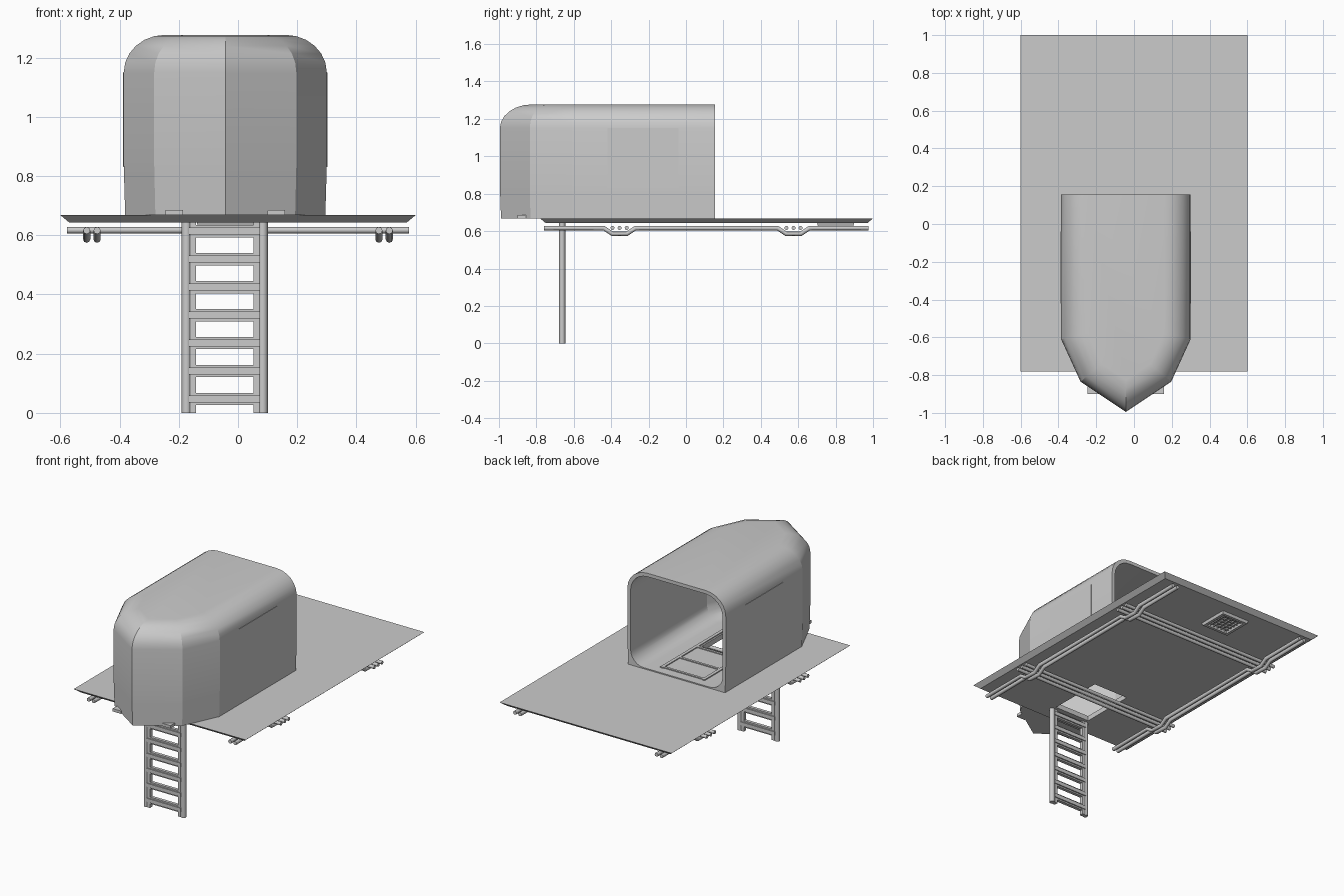
import bpy, bmesh, math
from mathutils import Vector

if "Cube" in bpy.data.objects:
    bpy.data.objects.remove(bpy.data.objects["Cube"])

grey = bpy.data.materials.new("plain grey")
grey.diffuse_color = (0.6, 0.6, 0.6, 1)
grey.use_nodes = True
grey.node_tree.nodes["Principled BSDF"].inputs["Base Color"].default_value = grey.diffuse_color


def finish(bm, name, smooth=None):
    bmesh.ops.recalc_face_normals(bm, faces=bm.faces)
    me = bpy.data.meshes.new(name)
    bm.to_mesh(me)
    bm.free()
    ob = bpy.data.objects.new(name, me)
    bpy.context.collection.objects.link(ob)
    me.materials.append(grey)
    if smooth:
        bpy.ops.object.select_all(action='DESELECT')
        ob.select_set(True)
        bpy.context.view_layer.objects.active = ob
        bpy.ops.object.shade_smooth_by_angle(angle=math.radians(smooth))
    return ob


def box(name, x0, x1, y0, y1, z0, z1, inset=0.0):
    """Box whose bottom may be narrower than its top."""
    bm = bmesh.new()
    rows = []
    for z, d in ((z0, inset), (z1, 0)):
        rows.append([bm.verts.new((x, y, z)) for x, y in
                     ((x0 + d, y0 + d), (x1 - d, y0 + d), (x1 - d, y1 - d), (x0 + d, y1 - d))])
    bm.faces.new(rows[0])
    bm.faces.new(rows[1])
    for i in range(4):
        j = (i + 1) % 4
        bm.faces.new((rows[0][i], rows[0][j], rows[1][j], rows[1][i]))
    return finish(bm, name)


def tube(name, pts, r):
    cu = bpy.data.curves.new(name, 'CURVE')
    cu.dimensions = '3D'
    cu.bevel_depth = r
    cu.bevel_resolution = 2
    cu.use_fill_caps = True
    sp = cu.splines.new('POLY')
    sp.points.add(len(pts) - 1)
    for p, c in zip(sp.points, pts):
        p.co = (*c, 1)
    ob = bpy.data.objects.new(name, cu)
    bpy.context.collection.objects.link(ob)
    cu.materials.append(grey)
    bpy.ops.object.select_all(action='DESELECT')
    ob.select_set(True)
    bpy.context.view_layer.objects.active = ob
    bpy.ops.object.convert(target='MESH')
    bpy.ops.object.shade_smooth_by_angle(angle=math.radians(50))
    return bpy.context.object


CX, BACK = -0.043, 0.155
PLAN = [Vector(p) for p in ((0.343, BACK), (0.343, -0.61), (0.24, -0.835), (0, -0.995),
                            (-0.24, -0.835), (-0.343, -0.61), (-0.343, BACK))]


def offset_plan(d):
    """Plan outline moved inward by d, keeping the open back on its line."""
    norms = []
    for a, b in zip(PLAN, PLAN[1:]):
        e = (b - a).normalized()
        norms.append(Vector((e.y, -e.x)))
    out = [PLAN[0] + norms[0] * d]
    for i in range(1, len(PLAN) - 1):
        n = norms[i - 1] + norms[i]
        out.append(PLAN[i] + n * (d / (n.dot(norms[i]))))
    out.append(PLAN[-1] + norms[-1] * d)
    return [(p.x + CX, p.y) for p in out]


# cabin shell: outer and inner skins, joined by a rim at the open back
N, T = 6, 0.022
arc = [i / N * math.pi / 2 for i in range(N + 1)]
outer = [(0.005 * (1 - i / N), 0.668 + 0.17 * i / N) for i in range(N + 1)]
outer += [(0.14 * (1 - math.cos(a)), 1.15 + 0.127 * math.sin(a)) for a in arc]
inner = [(T + 0.09 * (1 - math.sin(a)), 0.675 + 0.09 * (1 - math.cos(a))) for a in arc]
inner += [(T + 0.12 * (1 - math.cos(a)), 1.14 + 0.115 * math.sin(a)) for a in arc]
bm = bmesh.new()
skins = []
for prof in (outer, inner):
    rings = [[bm.verts.new((x, y, z)) for x, y in offset_plan(d)] for d, z in prof]
    for r0, r1 in zip(rings, rings[1:]):
        for i in range(len(PLAN) - 1):
            bm.faces.new((r0[i], r0[i + 1], r1[i + 1], r1[i]))
    bm.faces.new(rings[0])
    bm.faces.new(rings[-1])
    skins.append(rings)
o, n = skins
for k in (0, -1):
    for i in range(len(o) - 1):
        bm.faces.new((o[i][k], o[i + 1][k], n[i + 1][k], n[i][k]))
for i in (0, -1):
    bm.faces.new((o[i][0], o[i][-1], n[i][-1], n[i][0]))
shell = finish(bm, "cabin_shell", 20)

# floor deck with edges sloping inward underneath
deck = box("deck", -0.6, 0.6, -0.78, 1.0, 0.643, 0.668, 0.03)

# hatch opening behind the ladder
cutter = box("hatch_cutter", -0.17, 0.08, -0.63, -0.27, 0.6, 0.72)
cutter.hide_render = True
cutter.hide_viewport = False
cutter.display_type = 'WIRE'
for ob in (shell, deck):
    m = ob.modifiers.new("hatch", 'BOOLEAN')
    m.operation = 'DIFFERENCE'
    m.solver = 'EXACT'
    m.object = cutter
    bpy.ops.object.select_all(action='DESELECT')
    ob.select_set(True)
    bpy.context.view_layer.objects.active = ob
    bpy.ops.object.modifier_apply(modifier=m.name)
bpy.data.objects.remove(cutter)

# floor strips inside the cabin
for x in (-0.2, 0.09):
    box("floor_strip", x, x + 0.02, -0.64, 0.1, 0.672, 0.681)
for y in (-0.255, -0.08, 0.08):
    box("floor_cross_strip", -0.18, 0.09, y, y + 0.015, 0.672, 0.681)

# side door panels and front foot blocks
for s in (-1, 1):
    x = CX + s * 0.3425
    box("door_panel", x - 0.003, x + 0.003, -0.42, -0.04, 0.83, 1.15)
    xb = CX + s * 0.172
    box("front_block", xb - 0.03, xb + 0.03, -0.9, -0.8, 0.668, 0.686)

# ladder
for x in (-0.174, 0.084):
    tube("ladder_rail", [(x, -0.662, 0), (x, -0.662, 0.645)], 0.0165)
    xi = x + (0.022 if x < 0 else -0.022)
    box("ladder_inner_rail", xi - 0.01, xi + 0.01, -0.674, -0.65, 0, 0.645)
for i in range(7):
    z = 0.047 + i * 0.0945
    box("ladder_rung", -0.165, 0.075, -0.68, -0.644, z - 0.012, z + 0.012)
    box("ladder_rung_core", -0.165, 0.075, -0.672, -0.652, z - 0.021, z + 0.021)

# pipes under the deck: lengthwise pairs dip below the crosswise triples
CROSS = (-0.355, 0.575)
for x in (-0.511, -0.476, 0.476, 0.511):
    path = [(x, -0.76, 0.616)]
    for c in CROSS:
        path += [(x, c + dy, z) for dy, z in
                 ((-0.085, 0.616), (-0.04, 0.586), (0.04, 0.586), (0.085, 0.616))]
    path.append((x, 0.975, 0.616))
    tube("long_pipe", path, 0.012)
for c in CROSS:
    for dy in (-0.038, 0, 0.038):
        tube("cross_pipe", [(-0.578, c + dy, 0.617), (0.578, c + dy, 0.617)], 0.011)

# vent under the rear deck: sloped frame with grille bars
GX0, GX1, GY0, GY1 = -0.14, 0.06, 0.7, 0.9
box("vent_front", GX0, GX1, GY0, GY0 + 0.03, 0.626, 0.645, 0.006)
box("vent_back", GX0, GX1, GY1 - 0.03, GY1, 0.626, 0.645, 0.006)
box("vent_left", GX0, GX0 + 0.03, GY0, GY1, 0.626, 0.645, 0.006)
box("vent_right", GX1 - 0.03, GX1, GY0, GY1, 0.626, 0.645, 0.006)
for i in range(5):
    t = 0.04 + i * 0.028
    box("vent_bar", GX0 + t, GX0 + t + 0.008, GY0 + 0.02, GY1 - 0.02, 0.634, 0.645)
    box("vent_cross_bar", GX0 + 0.02, GX1 - 0.02, GY0 + t, GY0 + t + 0.008, 0.636, 0.645)
